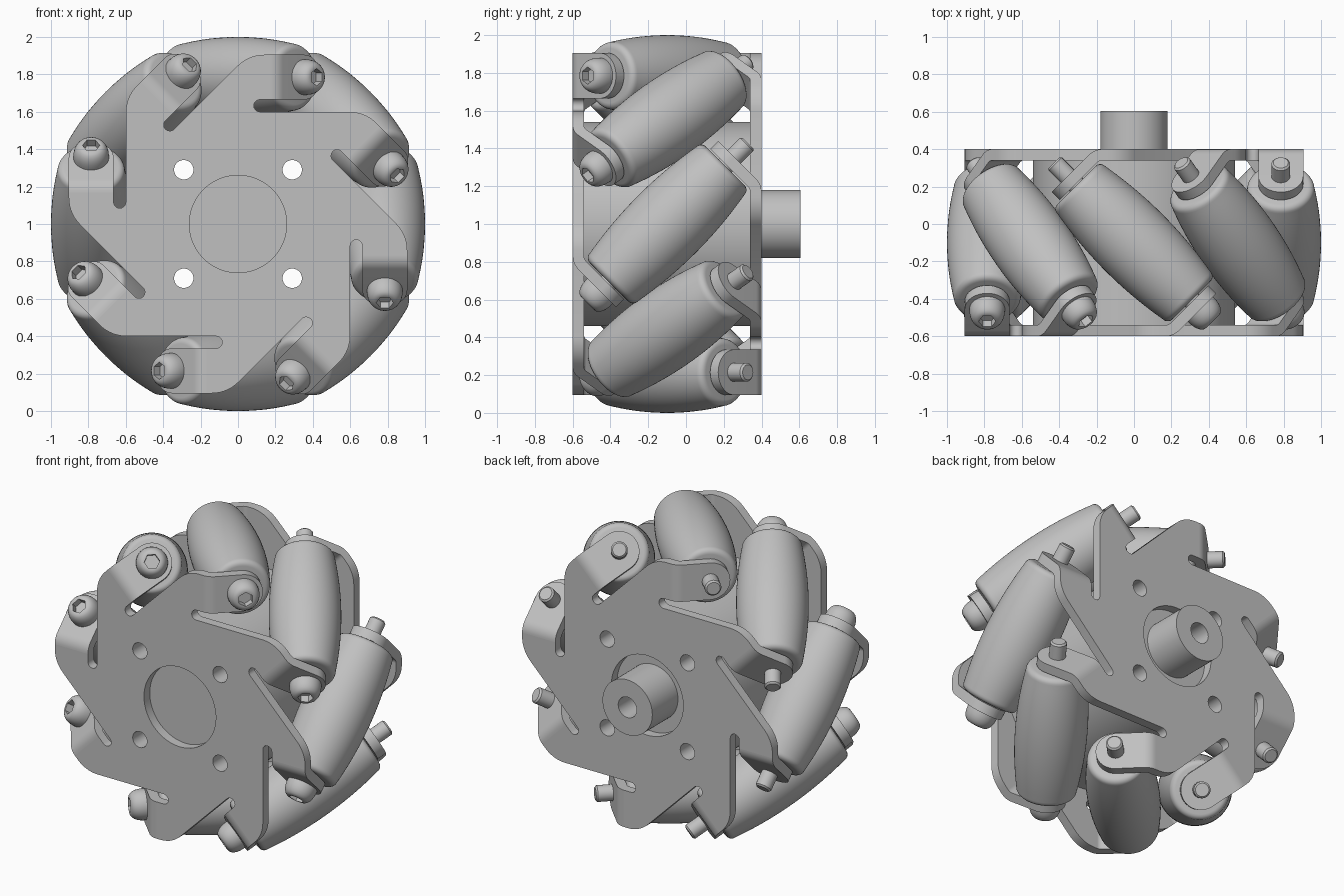
import bpy, bmesh
from math import sin, cos, pi, radians, sqrt
from mathutils import Matrix, Vector

if "Cube" in bpy.data.objects:
    bpy.data.objects.remove(bpy.data.objects["Cube"])

COUNT = 8                 # rollers around the wheel
MID = -0.1                # y of the roller centres
RING = 0.785              # distance of roller axes from the wheel axis
THICK = 0.06              # sheet thickness
TAB_HALF = 0.12           # half width of a bent tab
BEND_R = 0.1              # outer bend radius
BEND_U = 0.169            # where the bend starts

grey = bpy.data.materials.new("plain_grey")
grey.use_nodes = True
grey.diffuse_color = (0.53, 0.53, 0.53, 1)
grey.node_tree.nodes["Principled BSDF"].inputs["Base Color"].default_value = (0.53, 0.53, 0.53, 1)


def add_object(name, mesh, matrix):
    obj = bpy.data.objects.new(name, mesh)
    bpy.context.collection.objects.link(obj)
    obj.matrix_world = matrix
    return obj


def finish(bm, name):
    """Clean a bmesh into a smooth shaded mesh with sharp edges kept."""
    bmesh.ops.remove_doubles(bm, verts=bm.verts, dist=1e-5)
    bmesh.ops.recalc_face_normals(bm, faces=bm.faces)
    mesh = bpy.data.meshes.new(name)
    bm.to_mesh(mesh)
    bm.free()
    mesh.materials.clear()
    mesh.materials.append(grey)
    temp = add_object("temp", mesh, Matrix())
    bpy.ops.object.select_all(action='DESELECT')
    temp.select_set(True)
    bpy.context.view_layer.objects.active = temp
    bpy.ops.object.shade_smooth_by_angle(angle=radians(32))
    bpy.data.objects.remove(temp)
    return mesh


def circle(r, cx=0, cy=0, n=48, start=0, end=360):
    """Points on a circle, or on an arc including both its ends."""
    steps = n if end - start == 360 else n - 1
    return [(cx + r * cos(radians(start + (end - start) * i / steps)),
             cy + r * sin(radians(start + (end - start) * i / steps))) for i in range(n)]


def sheet(name, loops, y0, y1):
    """Extruded outline with holes, standing upright between y0 and y1."""
    curve = bpy.data.curves.new(name, 'CURVE')
    curve.dimensions = '2D'
    curve.fill_mode = 'BOTH'
    curve.extrude = (y1 - y0) / 2
    for loop in loops:
        spline = curve.splines.new('POLY')
        spline.points.add(len(loop) - 1)
        for point, (x, y) in zip(spline.points, loop):
            point.co = (x, y, 0, 1)
        spline.use_cyclic_u = True
    obj = add_object("temp_outline", curve, Matrix())
    bpy.context.view_layer.update()
    raw = bpy.data.meshes.new_from_object(obj.evaluated_get(bpy.context.evaluated_depsgraph_get()))
    bm = bmesh.new()
    bm.from_mesh(raw)
    bm.transform(Matrix.Translation((0, (y0 + y1) / 2, 0)) @ Matrix.Rotation(pi / 2, 4, 'X'))
    bpy.data.objects.remove(obj)
    bpy.data.meshes.remove(raw)
    return finish(bm, name)


def skin(bm, rings):
    """Join successive rings of points and cap both ends."""
    rows = [[bm.verts.new(p) for p in ring] for ring in rings]
    for a, b in zip(rows, rows[1:]):
        for i in range(len(a)):
            j = (i + 1) % len(a)
            bm.faces.new((a[i], a[j], b[j], b[i]))
    bm.faces.new(rows[0])
    bm.faces.new(rows[-1])


def lathe(name, profile, n=48, hexagon=()):
    """Turn (height, radius) pairs around z; hexagon pairs follow as a six sided socket."""
    rings = [[(x, y, t) for x, y in circle(r, n=n)] for t, r in profile]
    for t, r in hexagon:
        ring = []
        for i in range(n):
            a = 2 * pi * i / n
            rad = r / cos(a % (pi / 3) - pi / 6)
            ring.append((rad * cos(a), rad * sin(a), t))
        rings.append(ring)
    bm = bmesh.new()
    skin(bm, rings)
    return finish(bm, name)


def turn(k):
    return Matrix.Translation((0, 0, 1)) @ Matrix.Rotation(2 * pi * k / COUNT, 4, 'Y')


# Side plate outline: rounded shoulder, bend edge, slot end, repeated around
outline = []
for k in range(COUNT):
    part = circle(0.2, 0.14, 0.705, 8, 90, 135)[::-1]
    part += [(BEND_U, RING + TAB_HALF), (BEND_U, RING - TAB_HALF)]
    part += circle(0.0325, 0.117, 0.6325, 9, 90, 270)
    spin = Matrix.Rotation(-2 * pi * k / COUNT, 2)
    outline += [tuple(spin @ Vector(p)) for p in part]
bolt_holes = [circle(0.052, sx * 0.29, sy * 0.29, 24) for sx in (-1, 1) for sy in (-1, 1)]
plate = sheet("side_plate", [outline, circle(0.26, n=64)] + bolt_holes, -0.6, -0.6 + THICK)

# Bent tab: rectangles lofted round the bend and out to the rounded tip
sections = [(BEND_U + BEND_R * sin(a), -0.6 + BEND_R * (1 - cos(a)), a, TAB_HALF)
            for a in (radians(45) * i / 8 for i in range(9))]
u, y, angle, _ = sections[-1]
for i in range(15):
    past = TAB_HALF * sin(radians(89.5) * i / 14)
    d = 0.163 + past
    sections.append((u + d * cos(angle), y + d * sin(angle), angle, sqrt(TAB_HALF ** 2 - past ** 2)))
bm = bmesh.new()
skin(bm, [[(u, y, RING - w), (u, y, RING + w),
           (u - THICK * sin(a), y + THICK * cos(a), RING + w),
           (u - THICK * sin(a), y + THICK * cos(a), RING - w)] for u, y, a, w in sections])
tab = finish(bm, "bent_tab")

# Barrel roller with rounded ends
half = [(0.4 * i / 10, 0.215 - 0.035 * (i / 10) ** 2) for i in range(11)]
half += [(0.4 + 0.035 * sin(a), 0.145 + 0.035 * cos(a)) for a in (radians(18 * i) for i in range(1, 6))]
roller = lathe("roller", [(-t, r) for t, r in half[:0:-1]] + half, 64)

# Axle pin and domed screw head with a hex socket
pin = lathe("axle_pin", [(-0.605, 0.04), (-0.595, 0.05), (0.51, 0.05)], 24)
dome = [(0.5, 0.095), (0.515, 0.095)]
dome += [(0.515 + 0.08 * sin(a), 0.05 + 0.045 * cos(a)) for a in (radians(15 * i) for i in range(1, 7))]
head = lathe("screw_head", dome, 36, [(0.595, 0.04), (0.55, 0.04)])

# Place everything around the wheel
flip = Matrix.Translation((0, MID, 0)) @ Matrix.Rotation(pi, 4, 'Z') @ Matrix.Translation((0, -MID, 0))
lean = (Matrix.Translation((0, MID, RING)) @ Matrix.Rotation(-pi / 4, 4, 'Z')
        @ Matrix.Rotation(pi / 2, 4, 'Y'))
for side, mat in (("front", Matrix()), ("back", flip)):
    add_object(side + "_plate", plate, turn(0) @ mat)
    for k in range(COUNT):
        add_object(f"{side}_tab_{k + 1}", tab, turn(k) @ mat)
for k in range(COUNT):
    for name, mesh in (("roller", roller), ("axle_pin", pin), ("screw_head", head)):
        add_object(f"{name}_{k + 1}", mesh, turn(k) @ lean)

# Drum between the plates, and the bored drive shaft at the back
drum = sheet("hub_drum", [circle(0.54, n=96)] + bolt_holes, -0.6 + THICK, 0.4 - THICK)
add_object("hub_drum", drum, turn(0))
shaft = sheet("drive_shaft", [circle(0.18, n=64), circle(0.067, n=32)], 0.4 - THICK, 0.605)
add_object("drive_shaft", shaft, turn(0))
